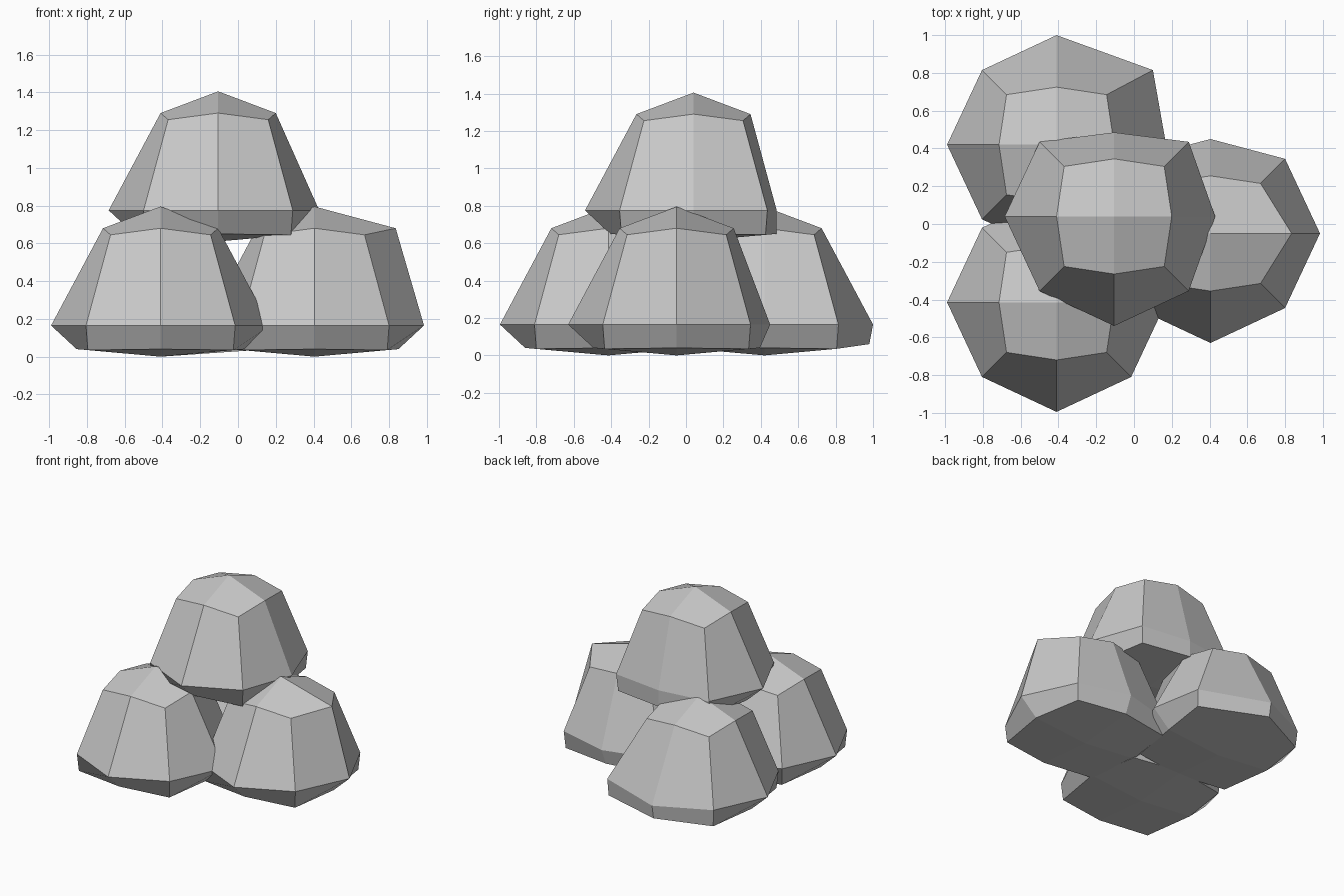
import bpy, bmesh, math
from mathutils import Vector

cube = bpy.data.objects.get("Cube")
if cube:
    bpy.data.objects.remove(cube, do_unlink=True)

# Single stone colour
stone_grey = bpy.data.materials.new("stone_grey")
stone_grey.use_nodes = True
colour = (0.58, 0.58, 0.58, 1)
stone_grey.diffuse_color = colour
bsdf = next(n for n in stone_grey.node_tree.nodes if n.type == 'BSDF_PRINCIPLED')
bsdf.inputs["Base Color"].default_value = colour

# Ring: (side reach, side height, corner reach, corner height)
RINGS = {
    "bottom": (0.445, 0.04, 0.385, 0.035),
    "middle": (0.58, 0.165, 0.395, 0.165),
    "top": (0.305, 0.68, 0.265, 0.645),
}
APEX = 0.795
DIRECTIONS = [(1, 0), (1, 1), (0, 1), (-1, 1), (-1, 0), (-1, -1), (0, -1), (1, -1)]


def make_stone(name, centre, dents):
    """Eight-sided boulder; dents move chosen ring points."""
    bm = bmesh.new()
    rings = []
    for level, (side, side_z, corner, corner_z) in RINGS.items():
        ring = []
        for dx, dy in DIRECTIONS:
            reach, z = (corner, corner_z) if dx and dy else (side, side_z)
            point = Vector((dx * reach, dy * reach, z))
            point += Vector(dents.get((level, dx, dy), (0, 0, 0)))
            ring.append(bm.verts.new(point))
        rings.append(ring)
    # Side walls
    for low, high in zip(rings, rings[1:]):
        for i in range(8):
            j = (i + 1) % 8
            bm.faces.new((low[i], low[j], high[j], high[i]))
    # Four-quad caps
    for ring, z in ((rings[0], 0), (rings[-1], APEX)):
        tip = bm.verts.new((0, 0, z))
        for i in range(1, 8, 2):
            bm.faces.new((tip, ring[i - 1], ring[i], ring[(i + 1) % 8]))
    bmesh.ops.recalc_face_normals(bm, faces=bm.faces)
    mesh = bpy.data.meshes.new(name)
    bm.to_mesh(mesh)
    bm.free()
    mesh.materials.append(stone_grey)
    obj = bpy.data.objects.new(name, mesh)
    obj.location = centre
    bpy.context.collection.objects.link(obj)


# Three base stones and one resting on top
make_stone("front_stone", (-0.41, -0.415, 0), {})
make_stone("back_stone", (-0.41, 0.42, 0), {
    ("middle", 1, 1): (0.115, 0, 0),
    ("bottom", 1, 1): (0.12, 0, 0),
    ("bottom", 0, 1): (0, 0.115, 0.02),
})
make_stone("side_stone", (0.405, -0.05, 0), {
    ("top", 1, 0): (0.125, 0, 0),
    ("middle", 0, 1): (0, -0.08, 0),
})
make_stone("upper_stone", (-0.105, 0.04, 0.61), {
    ("middle", 1, 0): (-0.045, 0, 0),
    ("middle", 0, 1): (0, -0.135, 0),
})
